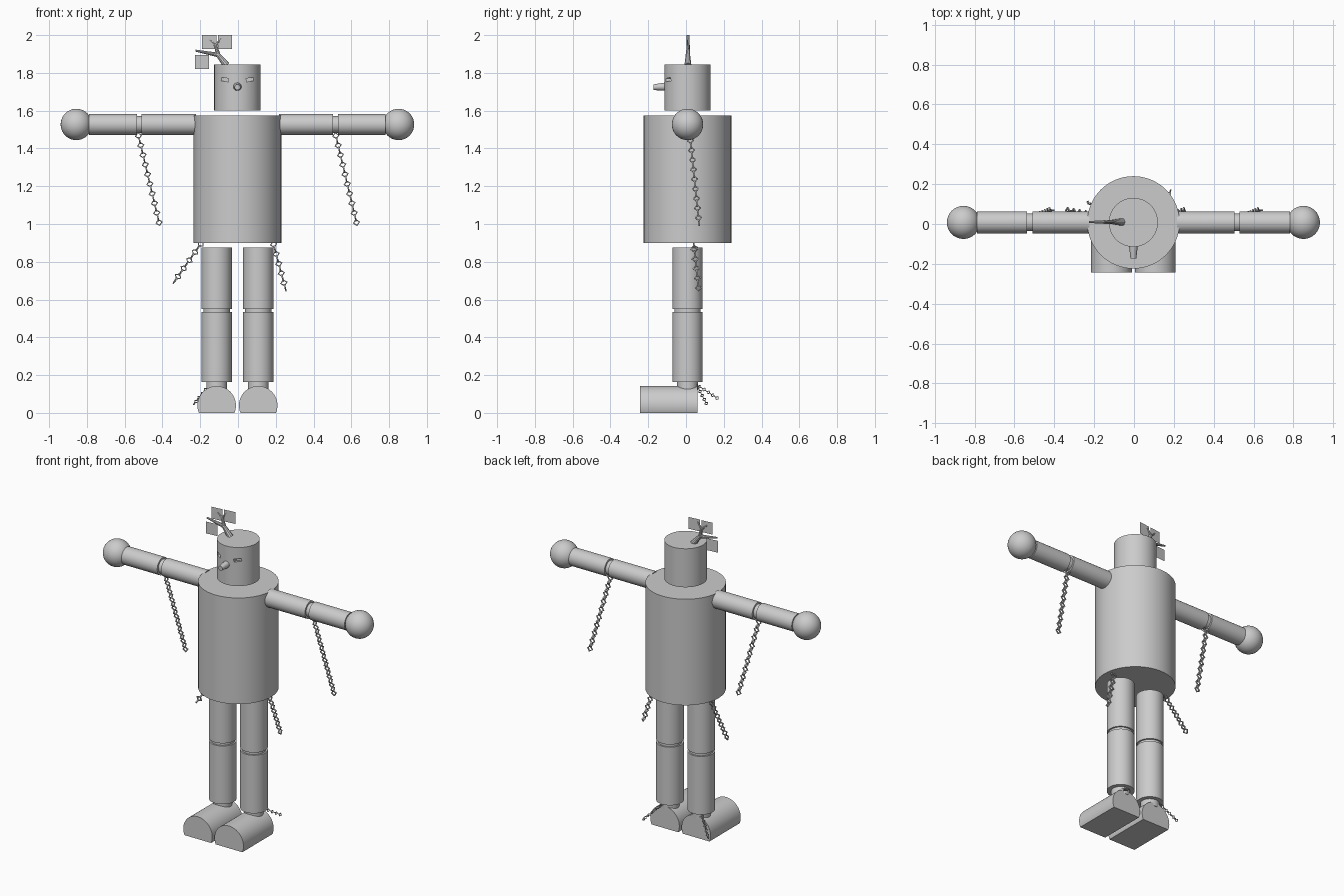
import bpy, bmesh
from math import radians, pi, cos, sin
from mathutils import Vector, Matrix

if "Cube" in bpy.data.objects:
    bpy.data.objects.remove(bpy.data.objects["Cube"])

CX, CY = -0.003, 0.008


def finish(ob, name):
    ob.name = name
    bpy.ops.object.shade_smooth_by_angle(angle=radians(35))
    return ob


def rod(name, a, b, r1, r2=None, segs=40):
    """Cylinder or cone between two points."""
    a, b = Vector(a), Vector(b)
    bpy.ops.mesh.primitive_cone_add(vertices=segs, radius1=r1, radius2=r1 if r2 is None else r2,
                                    depth=(b - a).length, location=(a + b) / 2,
                                    rotation=(b - a).to_track_quat('Z', 'Y').to_euler())
    return finish(bpy.context.object, name)


def chain(name, a, b, count, wire):
    """Diamond links, each turned a quarter from the last."""
    a, b = Vector(a), Vector(b)
    d = b - a
    z = d.normalized()
    x = Vector((1, 0, 0))
    x = (x - z * x.dot(z)).normalized()
    y = z.cross(x)
    pitch = d.length / count
    half = pitch * 0.75
    bm = bmesh.new()
    for i in range(count):
        c = a + z * pitch * (i + 0.5)
        side, flat = (x, y) if i % 2 == 0 else (y, x)
        rings = []
        for k in range(4):
            out = z * cos(k * pi / 2) + side * sin(k * pi / 2)
            rings.append([bm.verts.new(c + out * (half + u * wire) + flat * v * wire)
                          for u, v in ((0, -1), (0, 1), (-2, 1), (-2, -1))])
        for k in range(4):
            p, q = rings[k], rings[(k + 1) % 4]
            for j in range(4):
                n = (j + 1) % 4
                bm.faces.new((p[j], p[n], q[n], q[j]))
    bmesh.ops.recalc_face_normals(bm, faces=bm.faces)
    me = bpy.data.meshes.new(name)
    bm.to_mesh(me)
    bm.free()
    ob = bpy.data.objects.new(name, me)
    bpy.context.collection.objects.link(ob)


# Torso and head
rod("torso", (CX, CY, 0.90), (CX, CY, 1.575), 0.232, segs=64)
head = rod("head", (CX, CY, 1.60), (CX, CY, 1.845), 0.123, segs=64)

# Eye sockets cut into the head
for s in (-1, 1):
    bpy.ops.mesh.primitive_cube_add(size=1, location=(CX + s * 0.066, -0.10, 1.764),
                                    rotation=(0, s * radians(-8), 0))
    cutter = bpy.context.object
    cutter.name = "eye_cutter"
    cutter.scale = (0.038, 0.045, 0.018)
    cutter.hide_render = True
    cutter.hide_set(True)
    mod = head.modifiers.new("eye_socket", 'BOOLEAN')
    mod.object = cutter
    mod.solver = 'EXACT'

# Nose
rod("nose", (CX, -0.09, 1.728), (CX, -0.172, 1.724), 0.024, 0.015, 20)

# Arms and legs, mirrored
for s, side in ((-1, "left"), (1, "right")):
    def arm(x):
        return (CX + s * x, CY, 1.527)

    rod(side + "_upper_arm", arm(0.22), arm(0.507), 0.055)
    rod(side + "_elbow", arm(0.495), arm(0.545), 0.044)
    rod(side + "_forearm", arm(0.533), arm(0.785), 0.055)
    bpy.ops.mesh.primitive_uv_sphere_add(segments=32, ring_count=20, radius=0.083,
                                         location=arm(0.853))
    finish(bpy.context.object, side + "_hand")

    lx = CX + s * 0.110
    for part, z0, z1, r in (("thigh", 0.55, 0.875, 0.08), ("knee", 0.525, 0.56, 0.07),
                            ("shin", 0.163, 0.533, 0.08), ("ankle", 0.12, 0.17, 0.055)):
        rod(side + "_" + part, (lx, CY, z0), (lx, CY, z1), r)

    # Foot: lying cylinder with a flat sole
    foot = rod(side + "_foot", (lx, 0.06, 0.04), (lx, -0.243, 0.04), 0.102, segs=48)
    bm = bmesh.new()
    bm.from_mesh(foot.data)
    inv = foot.matrix_basis.inverted()
    cut = bmesh.ops.bisect_plane(bm, geom=bm.verts[:] + bm.edges[:] + bm.faces[:],
                                 plane_co=inv @ Vector((lx, 0, 0)),
                                 plane_no=inv.to_3x3() @ Vector((0, 0, 1)), clear_inner=True)
    edges = [e for e in cut['geom_cut'] if isinstance(e, bmesh.types.BMEdge)]
    bmesh.ops.contextual_create(bm, geom=edges)
    bmesh.ops.recalc_face_normals(bm, faces=bm.faces)
    bm.to_mesh(foot.data)
    bm.free()
    finish(foot, side + "_foot")

# Hanging chains
for name, a, b, n, w in (
        ("left_elbow_chain", (-0.53, 0.02, 1.48), (-0.415, 0.07, 0.995), 19, 0.0035),
        ("right_elbow_chain", (0.515, 0.02, 1.48), (0.63, 0.07, 0.995), 19, 0.0035),
        ("left_hip_chain", (-0.19, 0.04, 0.905), (-0.34, 0.068, 0.69), 10, 0.0035),
        ("right_hip_chain", (0.185, 0.04, 0.905), (0.253, 0.068, 0.65), 10, 0.0035),
        ("left_ankle_chain", (-0.15, 0.055, 0.15), (-0.235, 0.11, 0.045), 10, 0.002),
        ("right_ankle_chain", (0.125, 0.055, 0.15), (0.185, 0.17, 0.075), 10, 0.002)):
    chain(name, a, b, n, w)

# Twig on the head
fork = (-0.105, 0.01, 1.895)
rod("twig_stem", (-0.06, 0.01, 1.84), fork, 0.019, 0.012, 10)
rod("twig_side", fork, (-0.225, 0.01, 1.918), 0.012, 0.005, 10)
rod("twig_upright", fork, (-0.118, 0.012, 1.945), 0.012, 0.008, 10)
rod("twig_tip_left", (-0.118, 0.012, 1.945), (-0.152, 0.008, 1.975), 0.008, 0.003, 8)
rod("twig_tip_right", (-0.118, 0.012, 1.945), (-0.09, 0.014, 1.985), 0.008, 0.003, 8)

# Flat square leaves
for x, z, y in ((-0.152, 1.963, 0.006), (-0.069, 1.964, 0.014), (-0.19, 1.858, 0.006)):
    bpy.ops.mesh.primitive_plane_add(size=0.075, location=(x, y, z),
                                     rotation=(radians(90), 0, radians(6)))
    bpy.context.object.name = "leaf"
